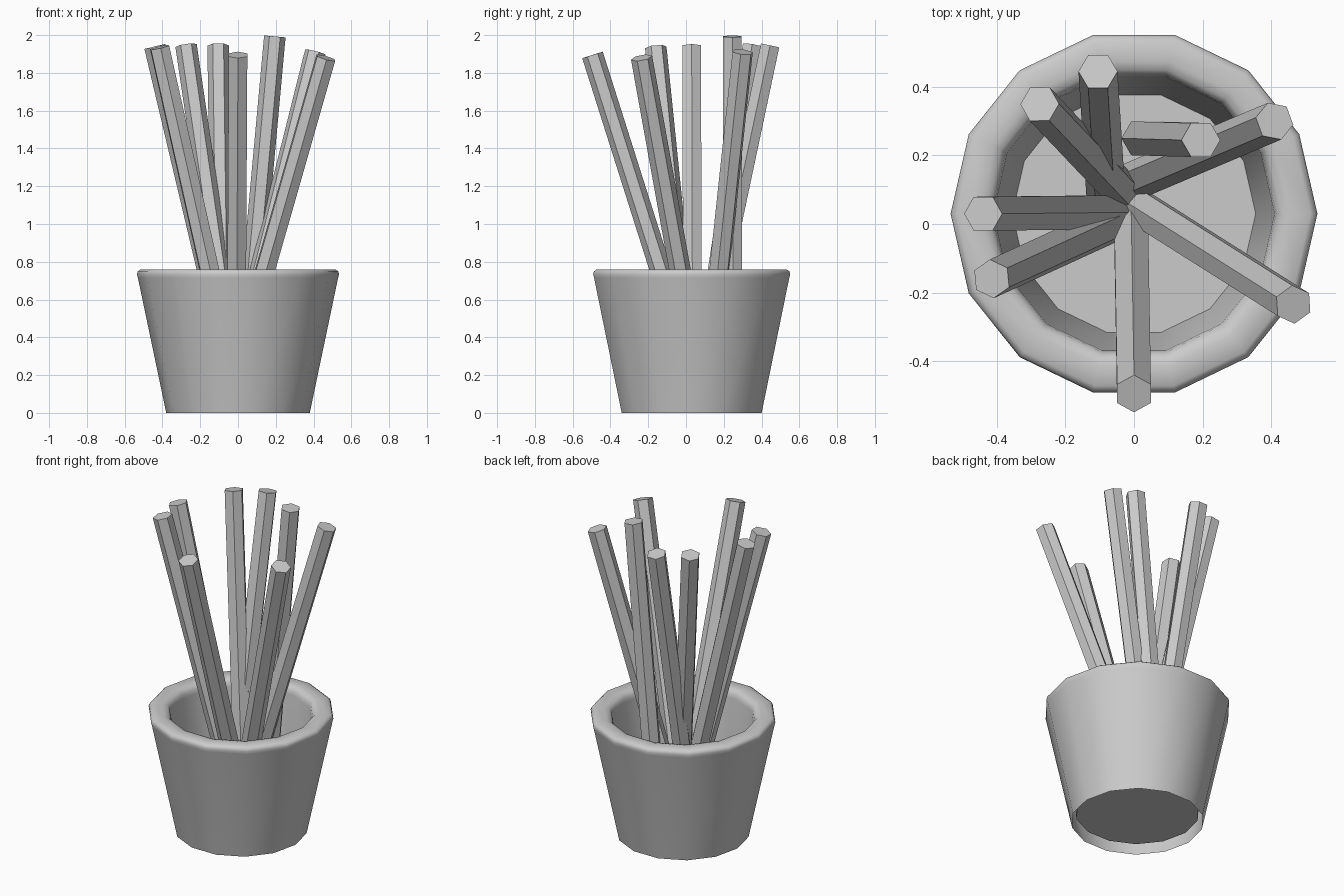
import bpy, bmesh, math
from mathutils import Vector, Matrix

if "Cube" in bpy.data.objects:
    bpy.data.objects.remove(bpy.data.objects["Cube"])

SIDES = 14
POT_Y = 0.03


def finish(bm, name):
    mesh = bpy.data.meshes.new(name)
    bm.to_mesh(mesh)
    bm.free()
    ob = bpy.data.objects.new(name, mesh)
    bpy.context.collection.objects.link(ob)
    return ob


# Pot: outer wall, rounded rim, inner wall and raised floor, turned round z
profile = [(0.38, 0), (0.53, 0.715), (0.535, 0.735), (0.53, 0.75), (0.515, 0.76),
           (0.455, 0.76), (0.43, 0.753), (0.415, 0.735), (0.41, 0.71),
           (0.355, 0.055)]
bm = bmesh.new()
rings = []
for r, z in profile:
    rings.append([bm.verts.new((r * math.cos(a), r * math.sin(a) + POT_Y, z))
                  for a in (2 * math.pi * i / SIDES for i in range(SIDES))])
for low, high in zip(rings, rings[1:]):
    for i in range(SIDES):
        j = (i + 1) % SIDES
        bm.faces.new((low[i], low[j], high[j], high[i]))
bm.faces.new(rings[-1])
pot = finish(bm, "pot")
bpy.context.view_layer.objects.active = pot
pot.select_set(True)
bpy.ops.object.shade_smooth_by_angle(angle=math.radians(40))


# Sticks: hexagonal rods leaning outward from the pot floor
def stick(name, top, foot, roll, radius=0.057):
    top, foot = Vector(top), Vector((*foot, 0.08))
    axis = top - foot
    tilt = Vector((0, 0, 1)).rotation_difference(axis).to_matrix().to_4x4()
    bm = bmesh.new()
    # cone vertices start on +y, so 30 degrees puts a corner on +x
    bmesh.ops.create_cone(
        bm, cap_ends=True, segments=6, radius1=radius, radius2=radius, depth=axis.length,
        matrix=Matrix.Translation((top + foot) / 2) @ tilt
        @ Matrix.Rotation(math.radians(roll + 30), 4, 'Z'))
    finish(bm, name)


sticks = [  # top centre, foot (x, y), roll
    ((-0.105, 0.445, 1.945), (-0.08, 0.05), 0),
    ((-0.275, 0.35, 1.945), (0.0, 0.06), 0),
    ((-0.44, 0.03, 1.94), (0.0, 0.035), 0),
    ((-0.415, -0.16, 1.935), (0.0, 0.03), 35),
    ((0.0, -0.495, 1.895), (-0.01, 0.08), 30),
    ((0.465, -0.235, 1.88), (-0.05, 0.09), 35),
    ((0.41, 0.30, 1.91), (-0.05, 0.105), 50),
    ((0.195, 0.245, 1.993), (0.02, 0.25), 0),
]
for n, (top, foot, roll) in enumerate(sticks, 1):
    stick(f"stick_{n}", top, foot, roll)
